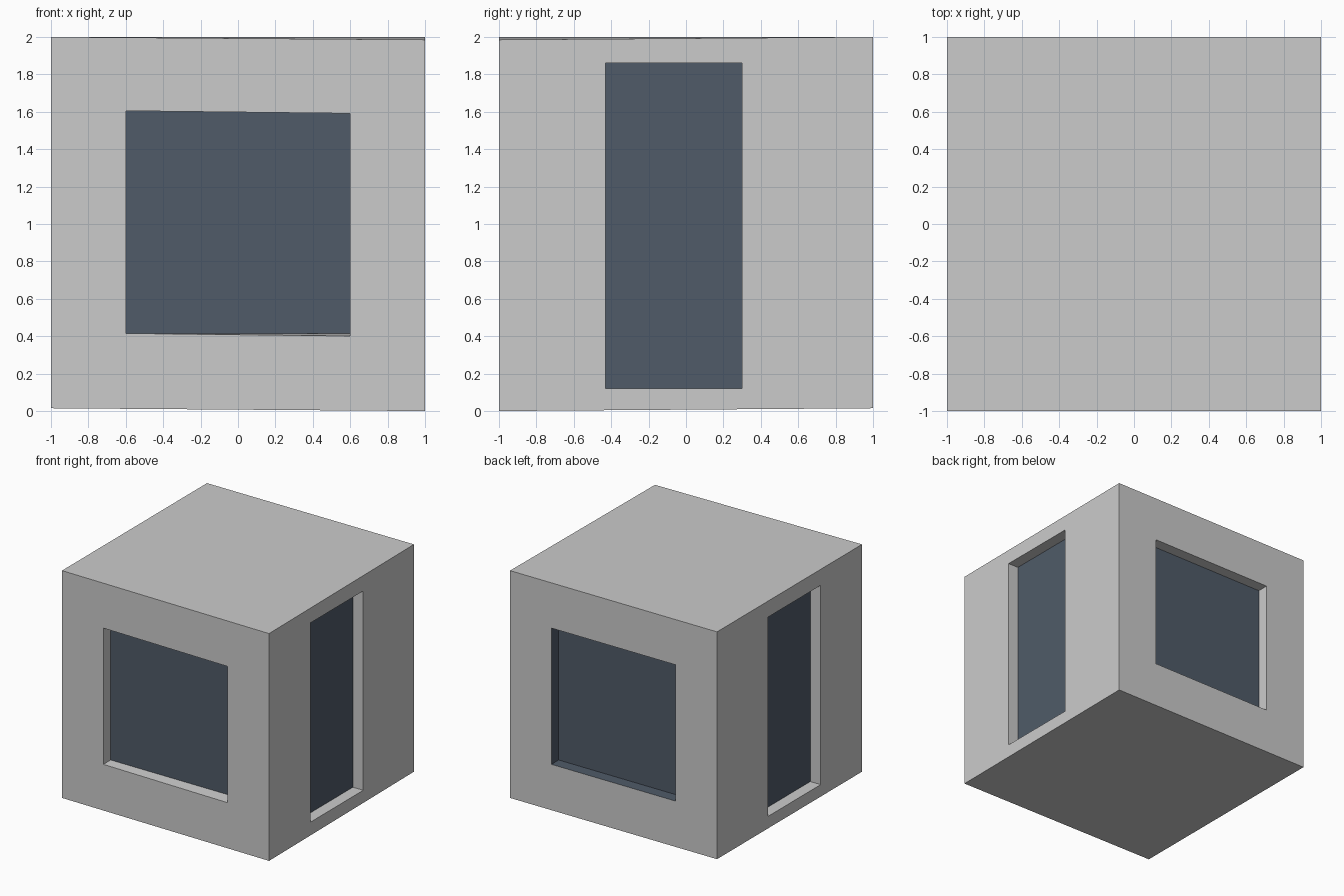
import bpy, bmesh
from mathutils import Vector

if "Cube" in bpy.data.objects:
    bpy.data.objects.remove(bpy.data.objects["Cube"])

LOW, HIGH, DROP, DEPTH = 0.015, 2.0, 0.015, 0.1

glass = bpy.data.materials.new("dark_glass")
glass.diffuse_color = (0.08, 0.105, 0.14, 1)
glass.use_nodes = True
glass.node_tree.nodes["Principled BSDF"].inputs["Base Color"].default_value = glass.diffuse_color


def add_object(name, faces, material=None):
    """Make one welded mesh object from a list of corner loops."""
    bm = bmesh.new()
    for loop in faces:
        bm.faces.new([bm.verts.new(p) for p in loop])
    bmesh.ops.remove_doubles(bm, verts=bm.verts, dist=1e-5)
    mesh = bpy.data.meshes.new(name)
    bm.to_mesh(mesh)
    bm.free()
    if material:
        mesh.materials.append(material)
    obj = bpy.data.objects.new(name, mesh)
    bpy.context.collection.objects.link(obj)
    return obj


def rect(right, out, dist, u0, u1, z0, z1, drop=(0, 0)):
    """Four corners on a wall plane; drop lowers the left and right ends."""
    spots = [(u0, z0 - drop[0]), (u1, z0 - drop[1]),
             (u1, z1 - drop[1]), (u0, z1 - drop[0])]
    return [right * u + out * dist + Vector((0, 0, z)) for u, z in spots]


X, Y = Vector((1, 0, 0)), Vector((0, 1, 0))
wide, tall = (0.415, 1.605), (0.12, 1.86)

# name, right axis, outward axis, window span, heights, wall drop, hole drop, glass-coloured reveals
walls = [
    ("front", X, -Y, (-0.6, 0.6), wide, (0, DROP), (0, 0.014), ()),
    ("right", Y, X, (-0.43, 0.30), tall, (DROP, 0), (0, 0), ()),
    ("back", -X, Y, (-0.6, 0.6), wide, (0, 0), (0, 0), (0, 3)),
    ("left", -Y, -X, (-0.30, 0.43), tall, (0, 0), (0, 0), ()),
]

body = []
for name, right, out, span, heights, wall_drop, hole_drop, dark in walls:
    outer = rect(right, out, 1, -1, 1, LOW, HIGH, wall_drop)
    hole = rect(right, out, 1, *span, *heights, hole_drop)
    inner = rect(right, out, 1 - DEPTH, *span, *heights)
    pane = [inner]
    for i in range(4):
        j = (i + 1) % 4
        body.append([outer[i], outer[j], hole[j], hole[i]])
        reveal = [hole[i], hole[j], inner[j], inner[i]]
        (pane if i in dark else body).append(reveal)
    # Recessed window pane
    add_object(name + "_window", pane, glass)

# Roof and floor, sharing the one lowered corner
corners = [(-1, -1, 0), (1, -1, DROP), (1, 1, 0), (-1, 1, 0)]
body.append([(x, y, HIGH - d) for x, y, d in corners])
body.append([(x, y, LOW - d) for x, y, d in reversed(corners)])
add_object("block_body", body)
